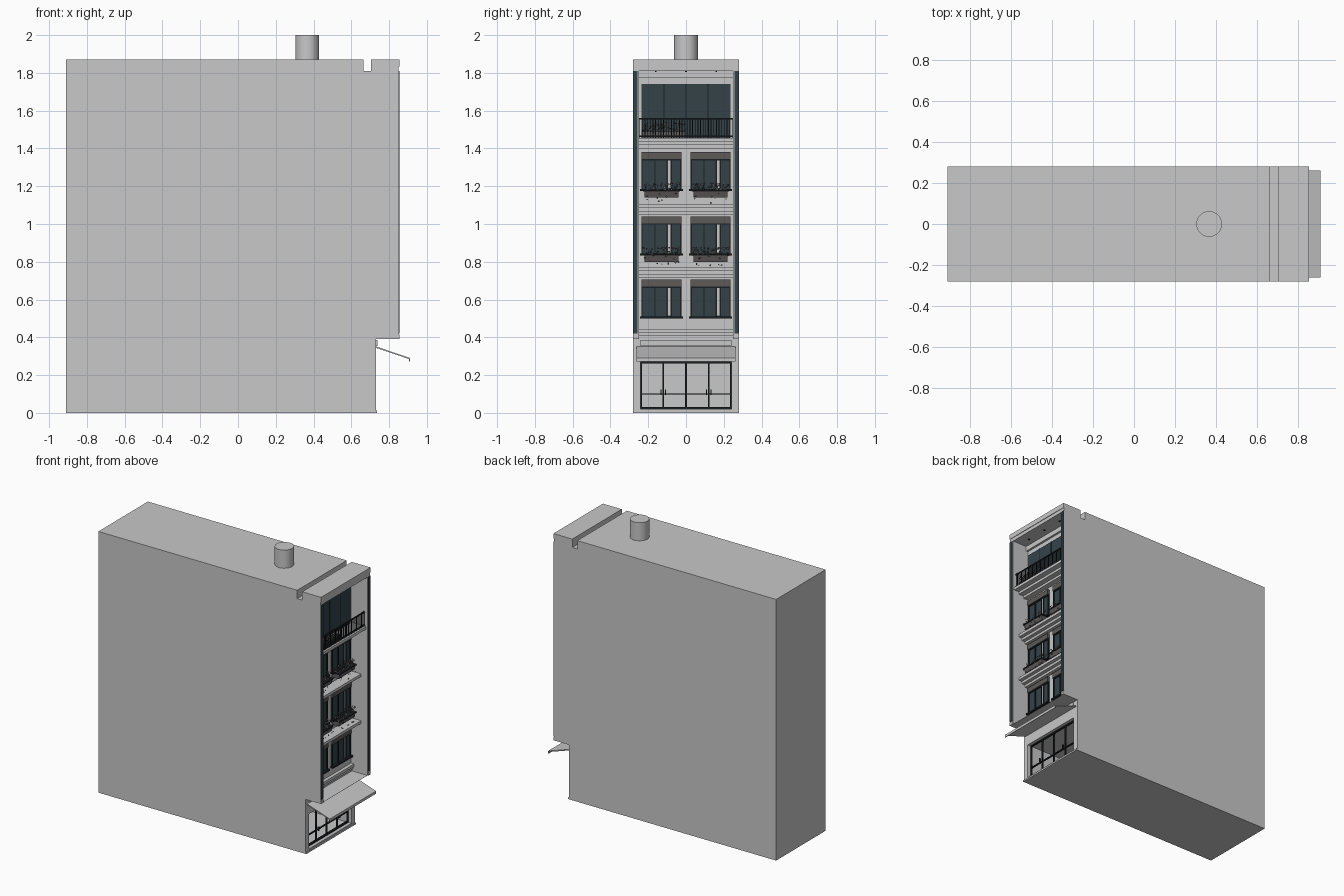
import bpy, bmesh, random
from mathutils import Matrix, Vector

random.seed(4)
cube = bpy.data.objects.get("Cube")
if cube:
    bpy.data.objects.remove(cube, do_unlink=True)


def material(name, color):
    m = bpy.data.materials.new(name)
    m.use_nodes = True
    rgba = (*color, 1)
    m.diffuse_color = rgba
    m.node_tree.nodes["Principled BSDF"].inputs["Base Color"].default_value = rgba
    return m


WALL = material("wall_grey", (0.58, 0.58, 0.58))
GLASS = material("slate_glass", (0.035, 0.055, 0.066))
FRAME = material("black_metal", (0.012, 0.014, 0.017))
BLIND = material("taupe_grey", (0.11, 0.1, 0.1))
LEAF = material("pale_leaf", (0.4, 0.4, 0.4))
SHADE_LEAF = material("dark_leaf", (0.1, 0.105, 0.1))


def finish(name, bm, *mats):
    bmesh.ops.recalc_face_normals(bm, faces=bm.faces)
    me = bpy.data.meshes.new(name)
    bm.to_mesh(me)
    bm.free()
    for m in mats:
        me.materials.append(m)
    ob = bpy.data.objects.new(name, me)
    bpy.context.collection.objects.link(ob)
    return ob


def boxes(name, mat, items):
    """Axis-aligned boxes, each given as x, y and z ranges."""
    bm = bmesh.new()
    for (x0, x1), (y0, y1), (z0, z1) in items:
        lo, hi = Vector((x0, y0, z0)), Vector((x1, y1, z1))
        mat4 = Matrix.Translation((lo + hi) / 2) @ Matrix.Diagonal((*(hi - lo), 1))
        bmesh.ops.create_cube(bm, size=1, matrix=mat4)
    return finish(name, bm, mat)


def extrude(name, mat, profile, y0, y1):
    """Extrude an x-z outline along y."""
    bm = bmesh.new()
    face = bm.faces.new([bm.verts.new((x, y0, z)) for x, z in profile])
    out = bmesh.ops.extrude_face_region(bm, geom=[face])
    verts = [v for v in out["geom"] if isinstance(v, bmesh.types.BMVert)]
    bmesh.ops.translate(bm, verts=verts, vec=(0, y1 - y0, 0))
    return finish(name, bm, mat)


def cut(target, cutter):
    mod = target.modifiers.new("opening", 'BOOLEAN')
    mod.operation = 'DIFFERENCE'
    mod.solver = 'EXACT'
    mod.object = cutter
    cutter.hide_render = True
    cutter.hide_set(True)


# Building shell: side outline with roof gutter, hollowed between the fins
W, INNER, FACE, FRONT = 0.28, 0.25, 0.72, 0.85
shell = extrude("building_shell", WALL, [
    (-0.91, 0), (0.73, 0), (0.73, 0.39), (FRONT, 0.39), (FRONT, 1.87),
    (0.705, 1.87), (0.705, 1.81), (0.665, 1.81), (0.665, 1.87), (-0.91, 1.87)], -W, W)
cut(shell, boxes("facade_cutter", WALL, [((FACE, 1), (-INNER, INNER), (0.391, 1.81))]))
cut(shell, boxes("shop_cutter", WALL, [((0.42, 1), (-0.24, 0.24), (0.02, 0.27))]))

# Roof parapet trim, base plinth and fin details
boxes("parapet_trim", WALL, [((FRONT, FRONT + 0.004), (-W, W), (1.835, 1.87)),
                             ((FACE, 0.735), (-INNER, INNER), (1.775, 1.81))])
boxes("plinth", WALL, [((0.73, 0.737), (-W, W), (0, 0.012))])
boxes("fin_strips", GLASS, [((FRONT, FRONT + 0.005), (min(s * 0.256, s * W), max(s * 0.256, s * W)),
                             (0.42, 1.81)) for s in (-1, 1)])
boxes("fin_feet", WALL, [((FRONT, FRONT + 0.005), (min(s * 0.254, s * W), max(s * 0.254, s * W)),
                          (0.39, 0.415)) for s in (-1, 1)])

# Round roof vent
bm = bmesh.new()
bmesh.ops.create_cone(bm, cap_ends=True, segments=40, radius1=0.0625, radius2=0.0625,
                      depth=0.14, matrix=Matrix.Translation((0.367, 0, 1.93)))
vent = finish("roof_vent", bm, WALL)
bpy.context.view_layer.objects.active = vent
vent.select_set(True)
bpy.ops.object.shade_smooth_by_angle()
vent.select_set(False)


# Stepped ledges between the floors
def ledge(name, top, depth):
    step = depth / 3
    extrude(name, WALL, [
        (FACE, top), (FACE + depth, top), (FACE + depth, top - 0.02),
        (FACE + 2 * step, top - 0.02), (FACE + 2 * step, top - 0.038),
        (FACE + step, top - 0.038), (FACE + step, top - 0.055), (FACE, top - 0.055)],
        -INNER, INNER)


ledge("lower_ledge", 0.77, 0.08)
ledge("middle_ledge", 1.105, 0.08)
ledge("balcony_floor", 1.455, 0.12)
ledge("base_ledge", 0.445, 0.024)


# Window group: glass, blind, frames, sill and pale curtain slit
def window(name, yc, z0):
    h, y0, y1 = 0.2, yc - 0.105, yc + 0.105
    boxes(name + "_glass", GLASS, [((FACE, FACE + 0.004), (y0, y1), (z0, z0 + h))])
    boxes(name + "_blind", BLIND, [((FACE, FACE + 0.016), (y0, y1), (z0 + 0.163, z0 + h))])
    xs = (FACE, FACE + 0.01)
    posts = [(xs, (y - 0.003, y + 0.003), (z0, z0 + h))
             for y in (y0 + 0.003, yc - 0.035, yc + 0.03, yc + 0.052, y1 - 0.003)]
    rails = [(xs, (y0, y1), (z - 0.003, z + 0.003)) for z in (z0 + 0.16, z0 + h - 0.003)]
    sill = [((FACE, FACE + 0.022), (y0 - 0.008, y1 + 0.008), (z0 - 0.006, z0 + 0.005))]
    boxes(name + "_frame", FRAME, posts + rails + sill)
    boxes(name + "_curtain", WALL, [((FACE, FACE + 0.007), (yc + 0.034, yc + 0.047),
                                     (z0 + 0.01, z0 + 0.157))])


# Loose foliage from small seeded tufts
def foliage(name, x, y0, y1, z, rise, count, trailing=0):
    bm = bmesh.new()
    for i in range(count + trailing):
        up = random.uniform(-0.008, rise) if i < count else random.uniform(-0.07, 0)
        front = random.uniform(-0.02, 0.02) if i < count else 0.028
        pos = Matrix.Translation((x + front, random.uniform(y0, y1), z + up))
        size = random.uniform(0.003, 0.0065)
        turn = Matrix.Rotation(random.uniform(0, 6), 4, 'Y')
        squash = Matrix.Diagonal((1, 1, 0.6, 1))
        made = bmesh.ops.create_icosphere(bm, subdivisions=1, radius=size,
                                          matrix=pos @ turn @ squash)
        for f in {f for v in made["verts"] for f in v.link_faces}:
            f.material_index = i % 2
    finish(name, bm, LEAF, SHADE_LEAF)


# Tapered planter box
def planter(name, yc, z0):
    extrude(name, BLIND, [(FACE, z0 - 0.04), (FACE + 0.05, z0 - 0.04),
                          (FACE + 0.058, z0 - 0.004), (FACE, z0 - 0.004)],
            yc - 0.09, yc + 0.09)
    boxes(name + "_rim", FRAME, [((FACE, FACE + 0.061), (yc - 0.097, yc + 0.097),
                                  (z0 - 0.008, z0 - 0.001))])
    foliage(name + "_plants", FACE + 0.035, yc - 0.095, yc + 0.095, z0, 0.036, 90, 10)


for floor, z0 in (("first", 0.505), ("second", 0.84), ("third", 1.18)):
    for side, yc in (("right", -0.13), ("left", 0.13)):
        window(f"{floor}_floor_{side}_window", yc, z0)
        if floor != "first":
            planter(f"{floor}_floor_{side}_planter", yc, z0)

# Top floor glazing and balcony railing
boxes("terrace_glass", GLASS, [((FACE, FACE + 0.006), (-0.235, 0.235), (1.455, 1.74))])
boxes("terrace_frame", FRAME,
      [((FACE, FACE + 0.009), (y - 0.002, y + 0.002), (1.455, 1.74)) for y in (-0.117, 0, 0.117)])
RAIL = (0.822, 0.83)
bars = [(RAIL, (-INNER, INNER), (z - 0.004, z + 0.004)) for z in (1.464, 1.556)]
for i in range(36):
    y = -0.245 + i * 0.014
    bars.append(((0.824, 0.828), (y - 0.002, y + 0.002), (1.455, 1.556)))
boxes("balcony_railing", FRAME, bars)
boxes("balcony_planter", BLIND, [((0.775, 0.815), (-0.235, -0.005), (1.455, 1.49))])
foliage("balcony_plants", 0.8, -0.235, -0.005, 1.495, 0.045, 130)
boxes("ceiling_lamps", FRAME, [((0.78, 0.79), (y - 0.005, y + 0.005), (1.804, 1.81))
                               for y in (-0.16, 0, 0.16)])

# Street canopy with a turned-down lip, and sign band above it
extrude("canopy", WALL, [(0.73, 0.352), (0.91, 0.291), (0.91, 0.272),
                         (0.906, 0.272), (0.906, 0.285), (0.73, 0.344)], -0.262, 0.262)
boxes("sign_band", WALL, [((0.73, 0.738), (-0.24, 0.24), (0.355, 0.385))])

# Shopfront framing with door handles
SHOP = (0.695, 0.707)
frame = [(SHOP, (y - 0.004, y + 0.004), (0.02, 0.27)) for y in (-0.12, 0, 0.12)]
frame += [(SHOP, (y - 0.003, y + 0.003), (0.02, 0.27)) for y in (-0.237, 0.237)]
frame += [(SHOP, (-0.24, 0.24), (z - t, z + t)) for z, t in ((0.026, 0.006), (0.1, 0.003), (0.266, 0.004))]
frame += [((0.707, 0.718), (y - 0.002, y + 0.002), (0.095, 0.125))
          for y in (-0.132, -0.108, 0.108, 0.132)]
boxes("shopfront_frame", FRAME, frame)
